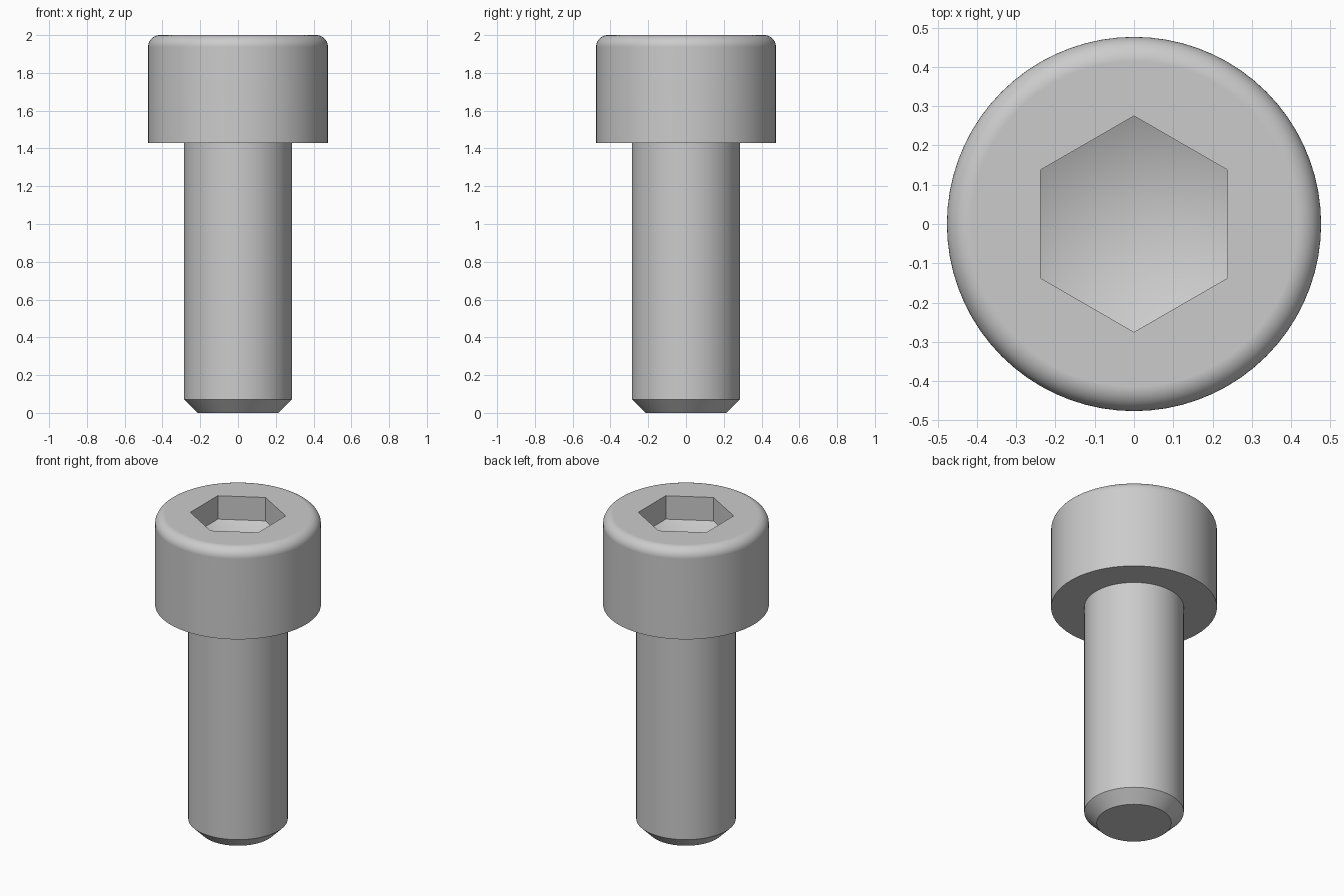
import bpy, bmesh, math

cube = bpy.data.objects.get("Cube")
if cube:
    bpy.data.objects.remove(cube, do_unlink=True)

# Proportions: one unit of the fastener's own measure
U = 2 / 21
SHAFT_R, HEAD_R = 3 * U, 5 * U
HEAD_Z, TOP_Z = 15 * U, 2.0
CHAMFER, FILLET = 0.75 * U, 0.65 * U
SOCKET_R = 2.5 * U / math.cos(math.radians(30))
SEGMENTS = 72

steel = bpy.data.materials.new("steel grey")
steel.use_nodes = True
steel.diffuse_color = (0.6, 0.6, 0.6, 1)
steel.node_tree.nodes["Principled BSDF"].inputs["Base Color"].default_value = (0.6, 0.6, 0.6, 1)


def lathe(name, profile, sides, start=0.0):
    """Closed solid from (radius, z) points; radius 0 gives a pole."""
    bm = bmesh.new()
    rings = []
    for r, z in profile:
        if r == 0:
            rings.append([bm.verts.new((0, 0, z))] * sides)
        else:
            turn = [start + math.tau * i / sides for i in range(sides)]
            rings.append([bm.verts.new((r * math.cos(a), r * math.sin(a), z)) for a in turn])
    for low, high in zip(rings, rings[1:]):
        for i in range(sides):
            j = (i + 1) % sides
            corners = dict.fromkeys((low[i], low[j], high[j], high[i]))
            bm.faces.new(list(corners))
    # Flat caps on open ends
    for ring in (rings[0], rings[-1]):
        if len(set(ring)) > 1:
            bm.faces.new(ring)
    bmesh.ops.recalc_face_normals(bm, faces=bm.faces)
    mesh = bpy.data.meshes.new(name)
    bm.to_mesh(mesh)
    bm.free()
    mesh.materials.append(steel)
    obj = bpy.data.objects.new(name, mesh)
    bpy.context.collection.objects.link(obj)
    return obj


# Chamfered shaft and cap head with a rounded top rim
profile = [(SHAFT_R - CHAMFER, 0), (SHAFT_R, CHAMFER), (SHAFT_R, HEAD_Z), (HEAD_R, HEAD_Z)]
for k in range(11):
    a = math.radians(9 * k)
    profile.append((HEAD_R - FILLET + FILLET * math.cos(a), TOP_Z - FILLET + FILLET * math.sin(a)))
bolt = lathe("socket_head_bolt", profile, SEGMENTS)

# Hexagonal socket with a pointed floor
floor_z = TOP_Z - 3 * U
wall_z = floor_z + 2.5 * U * math.tan(math.radians(30))
cutter = lathe("socket_cutter", [(0, floor_z), (SOCKET_R, wall_z), (SOCKET_R, TOP_Z + 0.1)],
               6, math.radians(30))
cutter.hide_render = True

cut = bolt.modifiers.new("socket", "BOOLEAN")
cut.operation = "DIFFERENCE"
cut.solver = "EXACT"
cut.object = cutter
bpy.ops.object.select_all(action="DESELECT")
bpy.context.view_layer.objects.active = bolt
bolt.select_set(True)
bpy.ops.object.modifier_apply(modifier=cut.name)
bpy.data.objects.remove(cutter, do_unlink=True)

# Smooth curved surfaces, crisp edges, flat caps
bpy.ops.object.shade_smooth_by_angle(angle=math.radians(32))
weighted = bolt.modifiers.new("even_shading", "WEIGHTED_NORMAL")
weighted.keep_sharp = True
